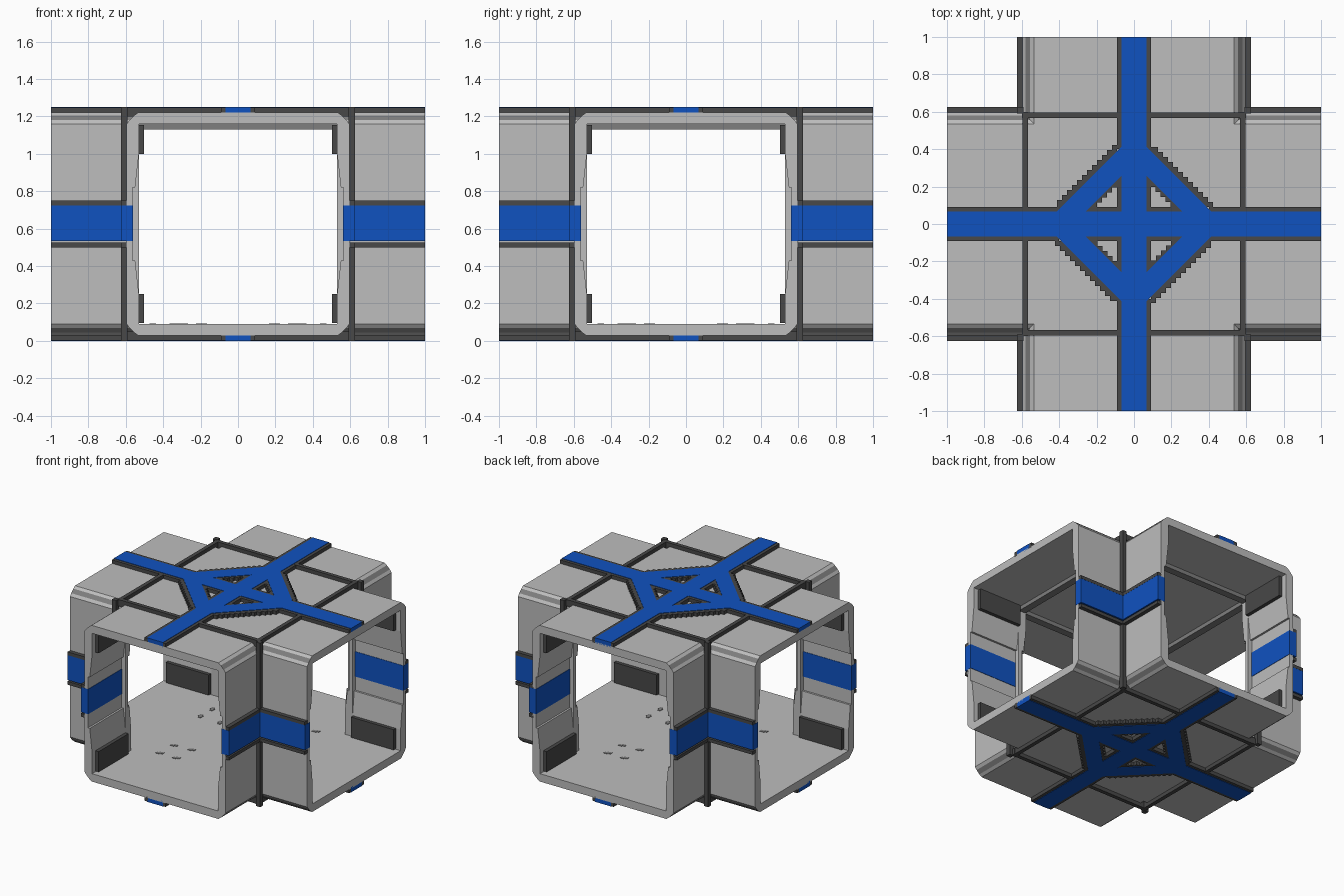
import bpy, bmesh, math
from mathutils import Matrix, Vector

if "Cube" in bpy.data.objects:
    bpy.data.objects.remove(bpy.data.objects["Cube"], do_unlink=True)

MID = 0.625            # half height, mirror plane for top and bottom
ROOF, TRIM = 1.22, 1.25


def material(name, rgb):
    m = bpy.data.materials.new(name)
    m.use_nodes = True
    m.diffuse_color = (*rgb, 1)
    bsdf = next(n for n in m.node_tree.nodes if n.type == 'BSDF_PRINCIPLED')
    bsdf.inputs["Base Color"].default_value = (*rgb, 1)
    bsdf.inputs["Roughness"].default_value = 0.7
    return m


LIGHT = material("light_grey", (0.51, 0.51, 0.51))
GREY = material("mid_grey", (0.21, 0.21, 0.21))
DARK = material("dark_grey", (0.065, 0.065, 0.065))
BLUE = material("blue", (0.005, 0.085, 0.53))


def box(bm, x0, x1, y0, y1, z0, z1):
    size = Matrix.Diagonal((x1 - x0, y1 - y0, z1 - z0, 1))
    pos = Matrix.Translation(((x0 + x1) / 2, (y0 + y1) / 2, (z0 + z1) / 2))
    bmesh.ops.create_cube(bm, size=1, matrix=pos @ size)


def prism(bm, points, direction):
    face = bm.faces.new([bm.verts.new(p) for p in points])
    ext = bmesh.ops.extrude_face_region(bm, geom=[face], use_keep_orig=True)
    verts = [g for g in ext["geom"] if isinstance(g, bmesh.types.BMVert)]
    bmesh.ops.translate(bm, verts=verts, vec=direction)


def copy_with(bm, matrix):
    geom = bm.verts[:] + bm.edges[:] + bm.faces[:]
    new = bmesh.ops.duplicate(bm, geom=geom)["geom"]
    bmesh.ops.transform(bm, matrix=matrix,
                        verts=[g for g in new if isinstance(g, bmesh.types.BMVert)])


MIRROR_X = Matrix.Diagonal((-1, 1, 1, 1))
MIRROR_Z = Matrix.Translation((0, 0, 2 * MID)) @ Matrix.Diagonal((1, 1, -1, 1))


def finish(name, bm, mats, mirror_x=False, mirror_z=False, turn=True):
    if mirror_x:
        copy_with(bm, MIRROR_X)
    if mirror_z:
        copy_with(bm, MIRROR_Z)
    if turn:
        copy_with(bm, Matrix.Rotation(math.pi / 2, 4, 'Z'))
        copy_with(bm, Matrix.Rotation(math.pi, 4, 'Z'))
    bmesh.ops.recalc_face_normals(bm, faces=bm.faces[:])
    mesh = bpy.data.meshes.new(name)
    bm.to_mesh(mesh)
    bm.free()
    for m in mats:
        mesh.materials.append(m)
    ob = bpy.data.objects.new(name, mesh)
    bpy.context.collection.objects.link(ob)
    return ob


# Four corridor arms: quarter cross-section, extruded and mirrored
quarter = [(0, 1.16), (0.53, 1.16), (0.53, 1.0), (0.55, 0.82), (0.565, 0.82),
           (0.565, MID), (0.595, MID), (0.595, 1.16), (0.58, 1.18),
           (0.555, 1.205), (0.535, ROOF), (0, ROOF)]
bm = bmesh.new()
prism(bm, [(x, -1, z) for x, z in quarter], Vector((0, 0.47, 0)))
seams = [f for f in bm.faces if all(abs(v.co.x) < 1e-5 for v in f.verts)
         or all(abs(v.co.z - MID) < 1e-5 for v in f.verts)]
bmesh.ops.delete(bm, geom=seams, context='FACES')
copy_with(bm, MIRROR_X)
copy_with(bm, MIRROR_Z)
bmesh.ops.remove_doubles(bm, verts=bm.verts[:], dist=1e-4)
bmesh.ops.recalc_face_normals(bm, faces=bm.faces[:])
for f in bm.faces:      # grey bevel along the long edges
    if abs(abs(f.normal.x) - abs(f.normal.z)) < 0.02 and abs(f.normal.y) < 0.5:
        f.material_index = 1
finish("corridor_arms", bm, [LIGHT, GREY])

# Centre floor and ceiling
bm = bmesh.new()
box(bm, -0.535, 0.535, -0.535, 0.535, 1.16, ROOF)
finish("centre_slabs", bm, [LIGHT], mirror_z=True, turn=False)

# Dark posts in the inner corners, broken by the blue band
bm = bmesh.new()
box(bm, 0.59, 0.625, -0.625, -0.59, 0.75, TRIM)
finish("corner_posts", bm, [DARK], mirror_z=True)

# Raised seams around the centre square
bm = bmesh.new()
box(bm, 0.08, 0.6, -0.597, -0.567, ROOF - 0.02, TRIM - 0.002)
finish("roof_seams", bm, [DARK], mirror_x=True, mirror_z=True)

# Blue wall bands and their dark rails
bm = bmesh.new()
box(bm, 0.562, 0.624, -1.001, -0.562, 0.535, 0.725)
box(bm, 0.59, 0.624, -0.6, -0.562, 0.535, 0.725)
finish("wall_bands", bm, [BLUE], mirror_x=True)
bm = bmesh.new()
box(bm, 0.585, 0.625, -1, -0.595, 0.725, 0.75)
finish("wall_rails", bm, [DARK], mirror_x=True, mirror_z=True)

# Dark storage boxes along the inside walls
bm = bmesh.new()
box(bm, 0.503, 0.54, -0.96, -0.6, 1.0, 1.155)
finish("inner_wall_boxes", bm, [DARK], mirror_x=True, mirror_z=True)

# Ceiling beams
bm = bmesh.new()
box(bm, -0.53, 0.53, -0.59, -0.535, 1.13, 1.17)
finish("ceiling_beams", bm, [GREY])

# Blue cross and diamond
bm = bmesh.new()
box(bm, -0.067, 0.067, 0, 1.0, ROOF - 0.01, TRIM)
prism(bm, [(x, y, ROOF - 0.01) for x, y in
           ((0.06, 0.265), (0.06, 0.42), (0.42, 0.06), (0.265, 0.06))],
      Vector((0, 0, TRIM - ROOF + 0.01)))
finish("cross_and_diamond", bm, [BLUE], mirror_z=True)

# Dark edging of the cross, with stepped teeth around the diamond
bm = bmesh.new()
z0, z1 = ROOF - 0.01, TRIM - 0.003
box(bm, 0.06, 0.09, 0.40, 1.0, z0, z1)
box(bm, -0.09, -0.06, 0.40, 1.0, z0, z1)
box(bm, 0.06, 0.09, 0.06, 0.27, z0, z1)
box(bm, 0.06, 0.27, 0.06, 0.09, z0, z1)
step = 0.0267
for i in range(12):
    y = 0.09 + i * step
    box(bm, 0.43 - y, 0.525 - y - step / 2, y, y + step, z0, z1)
    if i < 6:
        box(bm, max(0.07, 0.285 - y), max(0.08, 0.35 - y - step / 2), y, y + step, z0, z1)
finish("cross_edging", bm, [DARK], mirror_z=True)

# Small scuff plates on the floor
bm = bmesh.new()
for x, y in ((0.2, 0.45), (0.34, 0.45), (0.19, 0.28), (0.33, 0.29)):
    box(bm, x - 0.025, x + 0.01, y - 0.012, y + 0.012, 0.085, 0.093)
    box(bm, x - 0.005, x + 0.025, y, y + 0.022, 0.085, 0.093)
finish("floor_plates", bm, [GREY])
